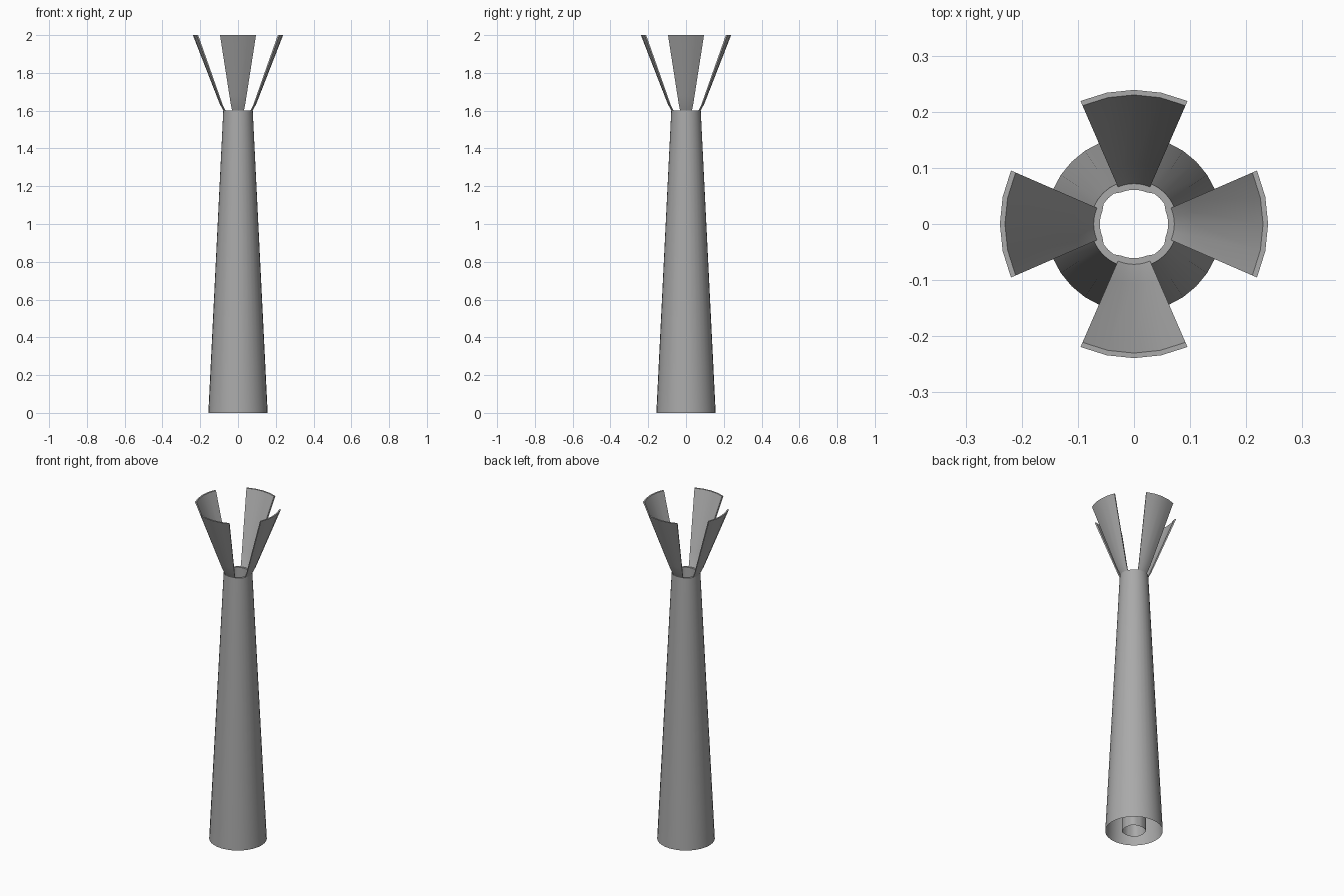
import bpy, bmesh, math

if "Cube" in bpy.data.objects:
    bpy.data.objects.remove(bpy.data.objects["Cube"])

gray = bpy.data.materials.new("plain gray")
gray.diffuse_color = (0.4, 0.4, 0.4, 1)
gray.use_nodes = True
gray.node_tree.nodes["Principled BSDF"].inputs["Base Color"].default_value = gray.diffuse_color


def point(radius, degrees, z):
    a = math.radians(degrees)
    return (radius * math.cos(a), radius * math.sin(a), z)


def finish(bm, name):
    bmesh.ops.recalc_face_normals(bm, faces=bm.faces)
    mesh = bpy.data.meshes.new(name)
    bm.to_mesh(mesh)
    bm.free()
    mesh.materials.append(gray)
    obj = bpy.data.objects.new(name, mesh)
    bpy.context.collection.objects.link(obj)
    bpy.ops.object.select_all(action='DESELECT')
    obj.select_set(True)
    bpy.context.view_layer.objects.active = obj
    bpy.ops.object.shade_smooth_by_angle(angle=math.radians(35))
    return obj


def bridge(bm, a, b, closed):
    n = len(a)
    for i in range(n if closed else n - 1):
        j = (i + 1) % n
        bm.faces.new((a[i], a[j], b[j], b[i]))


# Tapered shell, flat top rim and straight inner bore, open underneath
def bore_radius(deg):
    off = (deg + 45) % 90 - 45
    return 0.061 if abs(off) < 27 else 0.065


angles = [i * 11.25 for i in range(32)]
bm = bmesh.new()
loops = []
for radius, z in ((0.157, 0), (0.078, 1.6)):
    loops.append([bm.verts.new(point(radius, d, z)) for d in angles])
for z in (1.6, 0):
    loops.append([bm.verts.new(point(bore_radius(d), d, z)) for d in angles])
for a, b in zip(loops, loops[1:]):
    bridge(bm, a, b, True)
finish(bm, "tapered_body")

# Four flared petals: a thin profile swept over a short arc
profile = [(0.078, 1.6), (0.096, 1.635), (0.114, 1.68), (0.239, 2.0),
           (0.230, 2.0), (0.107, 1.68), (0.090, 1.635), (0.072, 1.6)]
for k, side in enumerate(("right", "back", "left", "front")):
    bm = bmesh.new()
    sections = []
    for i in range(5):
        d = 90 * k - 23.5 + 47 * i / 4
        sections.append([bm.verts.new(point(r, d, z)) for r, z in profile])
    for a, b in zip(sections, sections[1:]):
        bridge(bm, a, b, True)
    # side edges
    n = len(profile)
    for s in (sections[0], sections[-1]):
        for i in range(n // 2 - 1):
            bm.faces.new((s[i], s[i + 1], s[n - 2 - i], s[n - 1 - i]))
    finish(bm, side + "_petal")
